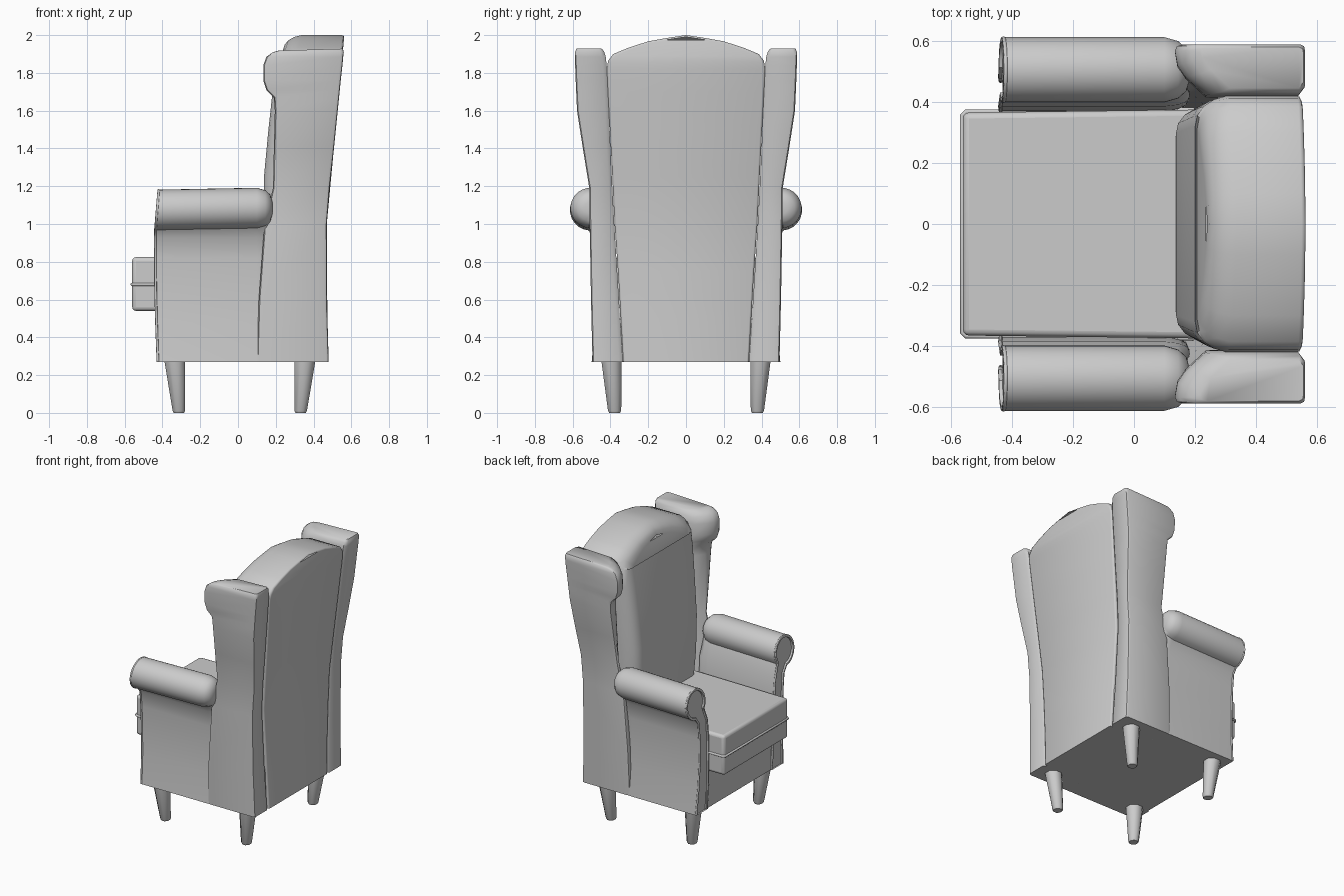
import bpy, bmesh, math

if "Cube" in bpy.data.objects:
    bpy.data.objects.remove(bpy.data.objects["Cube"])

def finish(ob, mirror=False, bevel=0, angle=40, segs=3):
    if mirror:
        m = ob.modifiers.new("mirror", 'MIRROR')
        m.use_axis = (False, True, False)
    if bevel:
        b = ob.modifiers.new("bevel", 'BEVEL')
        b.width, b.segments = bevel, segs
        b.limit_method, b.angle_limit = 'ANGLE', math.radians(35)
    bpy.ops.object.select_all(action='DESELECT')
    ob.select_set(True)
    bpy.context.view_layer.objects.active = ob
    bpy.ops.object.shade_smooth_by_angle(angle=math.radians(angle))

def loft(name, rings, strip_caps=False, **kw):
    """Skin closed rings; strip_caps fills ends across left/right pairs."""
    bm = bmesh.new()
    vs = [[bm.verts.new(p) for p in r] for r in rings]
    n = len(vs[0])
    for a, b in zip(vs, vs[1:]):
        for i in range(n):
            j = (i + 1) % n
            bm.faces.new((a[i], a[j], b[j], b[i]))
    for r in (vs[0], vs[-1]):
        if strip_caps:
            for i in range(n // 2 - 1):
                f = [r[i], r[i + 1], r[n - 2 - i], r[n - 1 - i]]
                bm.faces.new(list(dict.fromkeys(f)))
        else:
            bm.faces.new(r)
    bmesh.ops.recalc_face_normals(bm, faces=bm.faces[:])
    me = bpy.data.meshes.new(name)
    bm.to_mesh(me)
    bm.free()
    ob = bpy.data.objects.new(name, me)
    bpy.context.collection.objects.link(ob)
    finish(ob, **kw)
    return ob

def lerp(table, z):
    for (z0, a), (z1, b) in zip(table, table[1:]):
        if z <= z1:
            return a + (b - a) * max(0, (z - z0) / (z1 - z0))
    return table[-1][1]

def box(name, x0, x1, y, z0, z1, bevel, y_back=None):
    yb = y_back or y
    ring = lambda z: [(x0, -y, z), (x1, -yb, z), (x1, yb, z), (x0, y, z)]
    return loft(name, [ring(z0), ring(z1)], bevel=bevel)

def pipe(name, pts, radius, cyclic=False, mirror=False):
    cu = bpy.data.curves.new(name, 'CURVE')
    cu.dimensions = '3D'
    cu.bevel_depth, cu.bevel_resolution = radius, 2
    cu.use_fill_caps = True
    sp = cu.splines.new('POLY')
    sp.points.add(len(pts) - 1)
    for p, c in zip(sp.points, pts):
        p.co = (*c, 1)
    sp.use_cyclic_u = cyclic
    ob = bpy.data.objects.new(name, cu)
    bpy.context.collection.objects.link(ob)
    if mirror:
        m = ob.modifiers.new("mirror", 'MIRROR')
        m.use_axis = (False, True, False)

# Base, seat cushion and its piping
box("base_rail", -0.425, 0.46, 0.38, 0.27, 0.56, 0.006)
box("seat_cushion", -0.56, 0.25, 0.365, 0.54, 0.825, 0.02, 0.375)
pipe("seat_piping", [(0.2, -0.374, 0.68), (-0.55, -0.367, 0.68), (-0.562, -0.355, 0.68),
                     (-0.562, 0.355, 0.68), (-0.55, 0.367, 0.68), (0.2, 0.374, 0.68)], 0.008)

# Arms: panel with a scroll on top, run from front to back
CY, CZ, R = 0.505, 1.075, 0.107
scroll = [(CY + R * math.cos(math.radians(a)), CZ + R * math.sin(math.radians(a)))
          for a in range(215, -91, -15)]
outline = ([(0.365, 0.27), (0.365, 0.5), (0.37, 0.75), (0.385, 0.92)] + scroll +
           [(0.485, 0.93), (0.475, 0.82), (0.47, 0.66), (0.475, 0.48), (0.495, 0.27)])
front = [(0.27, -0.43), (0.6, -0.442), (0.95, -0.444), (1.19, -0.425)]

def arm_ring(x, inset, dz=0):
    pts = []
    for y, z in outline:
        cy, cz = (CY, CZ) if z > 0.95 else (0.43, z)
        k = 1 - inset / 0.1
        pts.append((lerp(front, z) if x is None else x, cy + (y - cy) * k,
                    cz + (z - cz) * k + (dz if z > 0.95 else 0)))
    return pts

face = [(x + 0.012, y, z) for x, y, z in arm_ring(None, 0.016)]
loft("arm", [face, arm_ring(None, 0.014), arm_ring(None, 0), arm_ring(0.1, 0, 0.01),
             arm_ring(0.145, 0.012, 0.01), arm_ring(0.172, 0.035, 0.01),
             arm_ring(0.182, 0.07, 0.01)], mirror=True)
pipe("arm_front_piping", [(x + 0.006, y, z) for x, y, z in arm_ring(None, 0.004)],
     0.007, mirror=True)

# Wings: side of the back, flaring into a rolled top (z, x front, x back, y in, y out)
levels = [(0.27, 0.10, 0.48, 0.335, 0.495), (0.6, 0.11, 0.471, 0.355, 0.503),
          (1.0, 0.14, 0.47, 0.38, 0.51), (1.19, 0.185, 0.485, 0.39, 0.512),
          (1.4, 0.19, 0.508, 0.4, 0.546), (1.6, 0.195, 0.528, 0.408, 0.577),
          (1.67, 0.19, 0.535, 0.411, 0.58), (1.71, 0.15, 0.539, 0.413, 0.582),
          (1.76, 0.134, 0.544, 0.415, 0.584), (1.84, 0.134, 0.553, 0.42, 0.587),
          (1.885, 0.15, 0.557, 0.425, 0.588), (1.91, 0.185, 0.56, 0.432, 0.588)]

def wing_ring(z, x0, x1, yi, yo, top=0.0):
    pts = [(x0 + 0.10, yi), (x0 + 0.035, yi + 0.06), (x0 + 0.008, yi + 0.10), (x0, yo - 0.02),
           (x0 + 0.006, yo - 0.005), (x0 + 0.025, yo), (x1 - 0.015, yo), (x1 - 0.003, yo - 0.006),
           (x1, yo - 0.02), (x1, yi + 0.02), (x1 - 0.015, yi)]
    return [(x, y, z + top * (x - x0)) for x, y in pts]

wing = [wing_ring(*l) for l in levels]
wing.append(wing_ring(1.918, 0.215, 0.555, 0.445, 0.58, 0.03))
loft("wing", wing, mirror=True, angle=50)

# Back: arched outline stacked from the rear face to the padded front
half = [(0.332, 0.27), (0.345, 0.5), (0.36, 0.75), (0.378, 1.0), (0.39, 1.25), (0.403, 1.5),
        (0.414, 1.7), (0.42, 1.82), (0.412, 1.865), (0.385, 1.9), (0.3, 1.935), (0.2, 1.967),
        (0.1, 1.985)]
arch = half + [(0.0, 2.0)] + [(-y, z) for y, z in reversed(half)]
rear = [(0.27, 0.48), (0.6, 0.471), (1.0, 0.47), (1.5, 0.517), (2.0, 0.562)]
pad = [(0.27, 0.16), (0.8, 0.15), (1.1, 0.13), (1.3, 0.14), (1.68, 0.18), (1.92, 0.215), (2.0, 0.24)]

def back_ring(t, inset):
    ring = []
    for y, z in arch:
        xb, xf = lerp(rear, z), lerp(pad, z)
        drop = inset * 0.8 if z > 1.83 else 0
        ring.append((xb + (xf - xb) * t, y * (1 - inset / 0.42), z - drop))
    return ring

loft("back", [back_ring(t, s) for t, s in
              ((0, 0.012), (0.012, 0.003), (0.04, 0), (0.7, 0), (0.82, 0.012),
               (0.92, 0.035), (0.98, 0.065), (1.0, 0.1))], strip_caps=True, angle=50)

# Tapered legs
def leg(name, top, bottom):
    def ring(x, y, z, rx, ry):
        return [(x + rx * math.cos(a), y + ry * math.sin(a), z)
                for a in (math.tau * (i + 0.5) / 8 for i in range(8))]
    tx, ty = top
    bx, by = bottom
    loft(name, [ring(tx, ty, 0.28, 0.06, 0.058),
                ring(bx, by, 0.012, 0.036, 0.038),
                ring(bx, by, 0, 0.03, 0.031)], mirror=True, angle=50)

leg("front_leg", (-0.335, 0.395), (-0.313, 0.378))
leg("back_leg", (0.355, 0.395), (0.332, 0.378))
